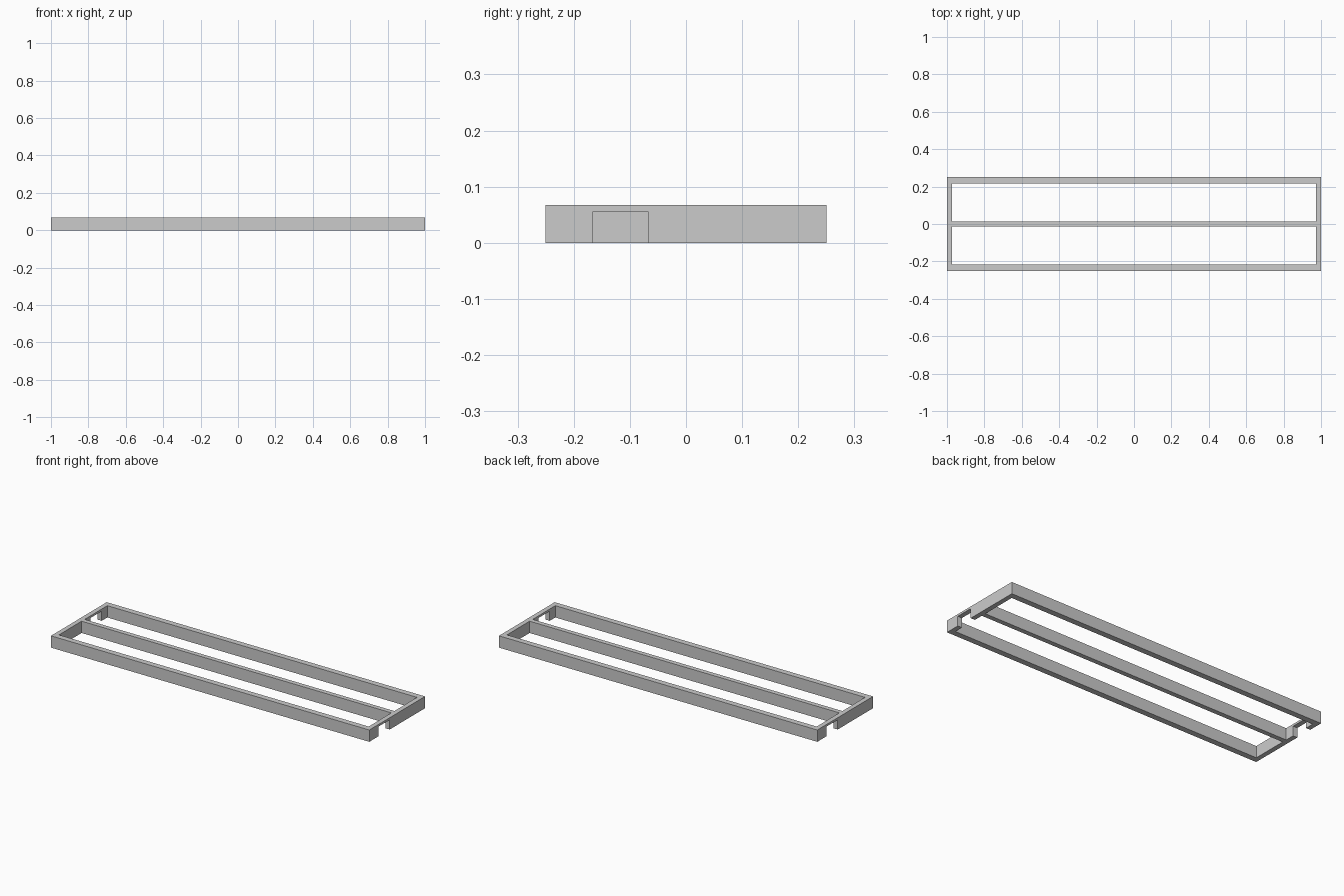
import bpy

cube = bpy.data.objects.get("Cube")
if cube:
    bpy.data.objects.remove(cube, do_unlink=True)

LENGTH, WIDTH, HEIGHT = 2.0, 0.5, 0.067
RAIL, END, BAR = 0.033, 0.027, 0.027
NOTCH_WIDTH, NOTCH_HEIGHT, NOTCH_Y = 0.1, 0.055, 0.117

grey = bpy.data.materials.new("light grey")
grey.use_nodes = True
colour = (0.6, 0.6, 0.6, 1)
grey.diffuse_color = colour
grey.node_tree.nodes["Principled BSDF"].inputs["Base Color"].default_value = colour


def box(name, centre, size):
    bpy.ops.mesh.primitive_cube_add(size=1, location=centre)
    obj = bpy.context.object
    obj.name = name
    obj.scale = size
    bpy.ops.object.transform_apply(location=True, rotation=False, scale=True)
    obj.data.materials.append(grey)
    return obj


def cut(target, centre, size):
    cutter = box("cutter", centre, size)
    cutter.hide_render = True
    mod = target.modifiers.new("cut", 'BOOLEAN')
    mod.operation = 'DIFFERENCE'
    mod.solver = 'EXACT'
    mod.object = cutter
    bpy.context.view_layer.objects.active = target
    bpy.ops.object.modifier_apply(modifier=mod.name)
    bpy.data.objects.remove(cutter, do_unlink=True)


# Solid slab that becomes the frame
frame = box("rectangular_frame", (0, 0, HEIGHT / 2), (LENGTH, WIDTH, HEIGHT))

# Two long openings, leaving the rails, ends and centre bar
inner, outer = BAR / 2, WIDTH / 2 - RAIL
for side in (-1, 1):
    cut(frame, (0, side * (inner + outer) / 2, HEIGHT / 2),
        (LENGTH - 2 * END, outer - inner, HEIGHT * 2))

# A notch under each end, on opposite sides of the centre bar
for side in (-1, 1):
    cut(frame, (side * LENGTH / 2, -side * NOTCH_Y, 0),
        (END * 4, NOTCH_WIDTH, NOTCH_HEIGHT * 2))
